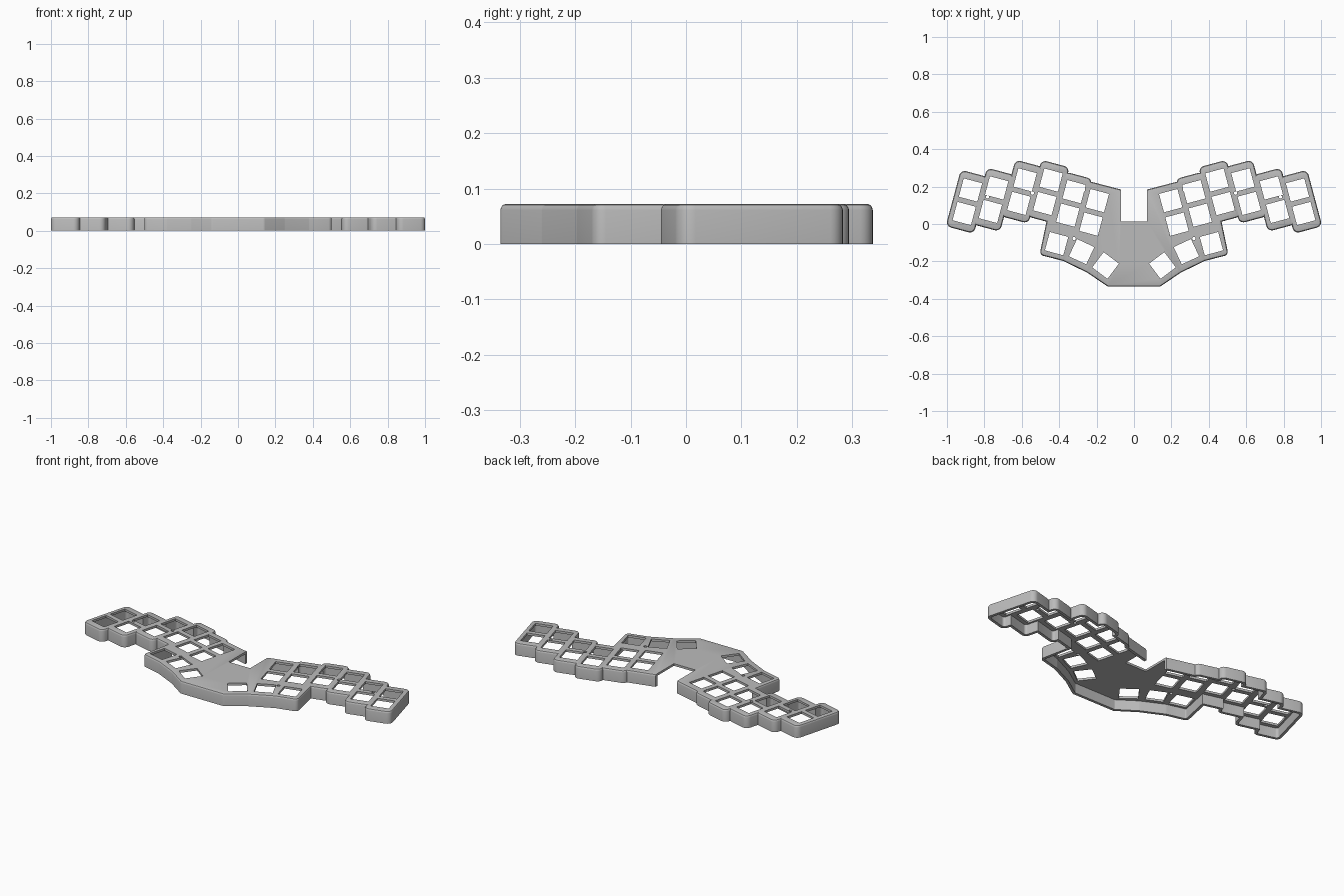
import bpy, bmesh, math
from mathutils import Vector, Matrix

if "Cube" in bpy.data.objects:
    bpy.data.objects.remove(bpy.data.objects["Cube"])

HEIGHT, PLATE, WALL = 0.072, 0.013, 0.016
HALF_W, HALF_H, CORNER = 0.078, 0.156, 0.03
TILT = math.radians(15)
HOLE, PITCH = 0.051, 0.13


def rect(x, y, hw, hh, angle=0.0):
    """Corners of a rotated rectangle, counter-clockwise."""
    rot = Matrix.Rotation(angle, 2)
    return [Vector((x, y)) + rot @ Vector((hw * i, hh * j))
            for i, j in ((-1, -1), (1, -1), (1, 1), (-1, 1))]


def rounded(points, radius, steps=6):
    """Replace each corner with a circular arc."""
    out = []
    for i, p in enumerate(points):
        u = (points[i - 1] - p).normalized()
        v = (points[(i + 1) % len(points)] - p).normalized()
        half = (math.pi - u.angle(v)) / 2
        d, w = radius * math.tan(half), math.cos(half)
        a, b = p + u * d, p + v * d
        for k in range(steps + 1):
            t = k / steps
            ca, cp, cb = (1 - t) ** 2, 2 * w * t * (1 - t), t * t
            out.append((a * ca + p * cp + b * cb) / (ca + cp + cb))
    return out


def inset(points, d):
    """Move every edge of an outline inwards by d."""
    out = []
    for i, p in enumerate(points):
        e = (p - points[i - 1]).normalized()
        f = (points[(i + 1) % len(points)] - p).normalized()
        n, m = Vector((-e.y, e.x)), Vector((-f.y, f.x))
        out.append(p + (n + m) * d / (1 + n.dot(m)))
    return out


def loft(bm, outline, levels):
    """Closed solid through (inset, height) levels of one outline."""
    rings = [[bm.verts.new((p.x, p.y, z)) for p in inset(outline, d)]
             for d, z in levels]
    bm.faces.new(rings[0][::-1])
    bm.faces.new(rings[-1])
    n = len(outline)
    for low, high in zip(rings, rings[1:]):
        for i in range(n):
            j = (i + 1) % n
            bm.faces.new((low[i], low[j], high[j], high[i]))


def make(name, bm):
    mesh = bpy.data.meshes.new(name)
    bm.to_mesh(mesh)
    bm.free()
    obj = bpy.data.objects.new(name, mesh)
    bpy.context.collection.objects.link(obj)
    return obj


# Layout of one half: key columns, thumb keys and screw holes
columns = [(0.891, 0.119), (0.751, 0.13), (0.599, 0.173),
           (0.460, 0.172), (0.337, 0.11), (0.213, 0.062)]
thumbs = [(0.414, -0.105, 15), (0.28, -0.148, 25), (0.152, -0.222, 37)]
screws = [(0.27, 0.183), (0.543, 0.165), (0.783, 0.144), (0.32, -0.078)]
half_body = [(0.14, -0.335), (0.25, -0.26), (0.38, -0.197), (0.505, -0.165),
             (0.45, 0.1), (0.26, 0.234)]
body = [Vector(p) for p in half_body + [(0, 0.166)]]
body += [Vector((-x, y)) for x, y in half_body[::-1]]

shell_levels = [(0, 0), (0, HEIGHT - 0.011), (0.001, HEIGHT - 0.007),
                (0.004, HEIGHT - 0.002), (0.009, HEIGHT)]
cavity_levels = [(WALL, -0.02), (WALL, HEIGHT - PLATE)]
through = [(0, -0.05), (0, HEIGHT + 0.05)]

shell, cavity, holes = bmesh.new(), bmesh.new(), bmesh.new()

# Central palm section
body = rounded(body, 0.022, 4)
loft(shell, body, shell_levels)
loft(cavity, body, cavity_levels)

for side in (1, -1):
    tilt = TILT * side
    up = Vector((-math.sin(tilt), math.cos(tilt)))
    # Staggered key columns; the innermost lies inside the central section
    for x, y in columns[:-1]:
        box = rounded(rect(x * side, y, HALF_W, HALF_H, tilt), CORNER)
        loft(shell, box, shell_levels)
        loft(cavity, box, cavity_levels)
    # Openings joining neighbouring column cavities
    for a, b in zip(columns[:-2], columns[1:-1]):
        a, b = Vector((a[0] * side, a[1])), Vector((b[0] * side, b[1]))
        mid = (a + b) / 2
        hh = HALF_H - abs((a - b).dot(up)) / 2
        loft(cavity, rect(mid.x, mid.y, 0.055, hh, tilt), cavity_levels)
    # Key openings
    for x, y in columns:
        for row in (-0.5, 0.5):
            c = Vector((x * side, y)) + up * PITCH * row
            loft(holes, rect(c.x, c.y, HOLE, HOLE, tilt), through)
    for x, y, deg in thumbs:
        loft(holes, rect(x * side, y, HOLE, HOLE, math.radians(deg) * side), through)
    # Screw holes
    for x, y in screws:
        loft(holes, rounded(rect(x * side, y, 0.009, 0.009), 0.0089, 3), through)

# Open notch at the back
loft(holes, rect(0, 0.163, 0.07, 0.15), through)

case = make("keyboard_case", shell)
for cutter in (make("cavity_cutter", cavity), make("hole_cutter", holes)):
    cutter.hide_render = True
    mod = case.modifiers.new(cutter.name, "BOOLEAN")
    mod.operation, mod.solver, mod.use_self = "DIFFERENCE", "EXACT", True
    mod.object = cutter
    bpy.context.view_layer.objects.active = case
    bpy.ops.object.modifier_apply(modifier=mod.name)
    bpy.data.objects.remove(cutter)

# Material
grey = bpy.data.materials.new("matte_grey")
grey.use_nodes = True
colour = (0.5, 0.5, 0.5, 1)
grey.diffuse_color = colour
grey.node_tree.nodes["Principled BSDF"].inputs["Base Color"].default_value = colour
case.data.materials.clear()
case.data.materials.append(grey)

bpy.ops.object.select_all(action="DESELECT")
case.select_set(True)
bpy.ops.object.shade_smooth_by_angle(angle=math.radians(30))
